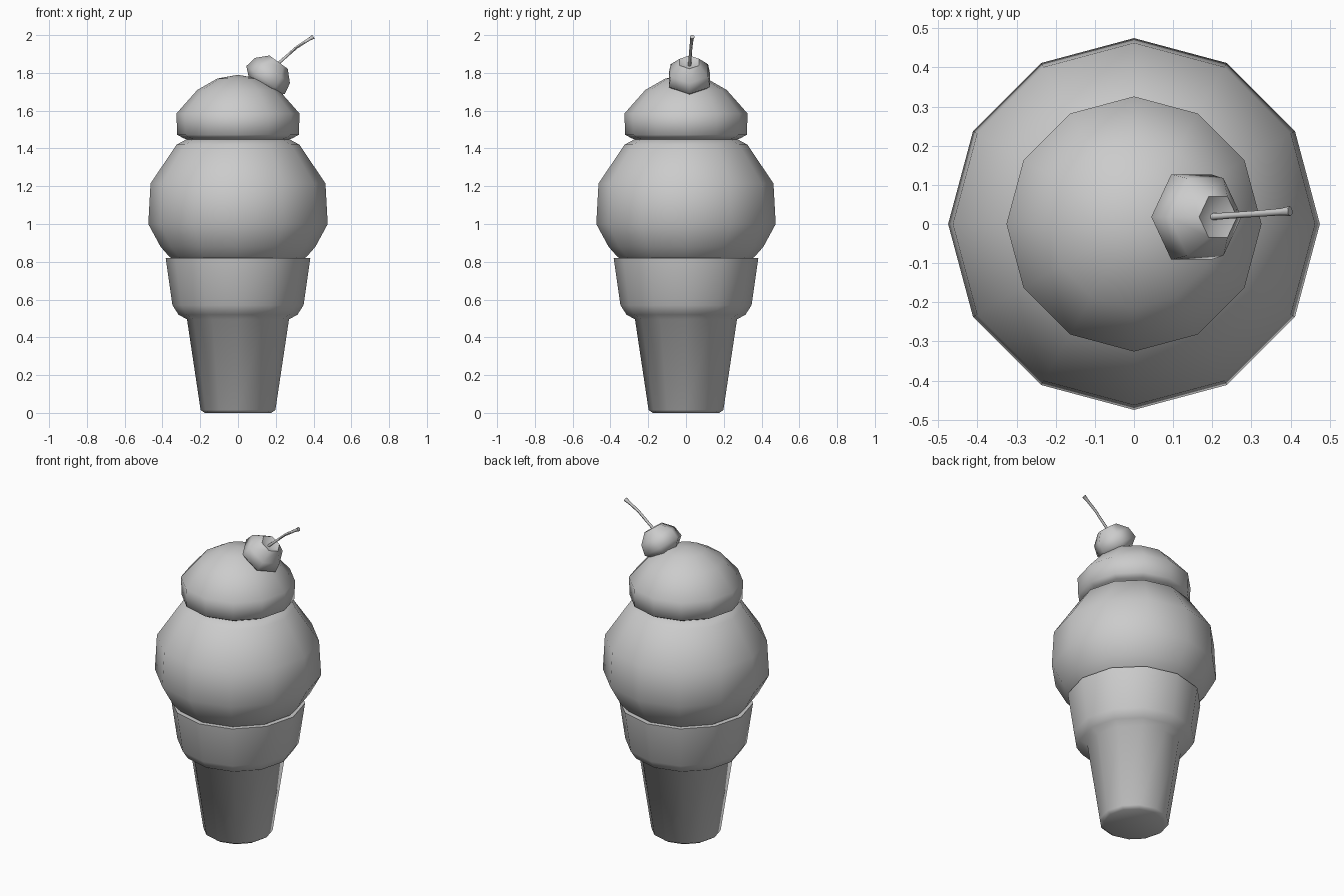
import bpy
from math import cos, sin, tau, radians

if "Cube" in bpy.data.objects:
    bpy.data.objects.remove(bpy.data.objects["Cube"])


def smooth(obj, angle):
    bpy.ops.object.select_all(action='DESELECT')
    obj.select_set(True)
    bpy.context.view_layer.objects.active = obj
    bpy.ops.object.shade_smooth_by_angle(angle=radians(angle))


def lathe(name, profile, sides, angle=60, start=0.0):
    """Spin (radius, z) points around z; zero radius makes a pole."""
    verts, rings, faces = [], [], []
    for r, z in profile:
        n = 1 if r == 0 else sides
        first = len(verts)
        for i in range(n):
            a = start + tau * i / sides
            verts.append((r * cos(a), r * sin(a), z))
        rings.append([first + i % n for i in range(sides)])
    for low, high in zip(rings, rings[1:]):
        for i in range(sides):
            j = (i + 1) % sides
            loop = [low[i], low[j], high[j], high[i]]
            faces.append(list(dict.fromkeys(loop)))
    mesh = bpy.data.meshes.new(name)
    mesh.from_pydata(verts, [], faces)
    obj = bpy.data.objects.new(name, mesh)
    bpy.context.collection.objects.link(obj)
    smooth(obj, angle)
    return obj


# Wafer cone with its wide collar
lathe("cone", [(0, 0), (0.175, 0), (0.198, 0.015), (0.27, 0.495), (0.315, 0.52),
               (0.347, 0.57), (0.383, 0.82), (0.34, 0.82), (0, 0.80)], 12)

# Two stacked scoops
lathe("lower_scoop", [(0, 0.79), (0.34, 0.81), (0.365, 0.828), (0.41, 0.88),
                      (0.475, 1.0), (0.463, 1.215), (0.325, 1.42),
                      (0.27, 1.45), (0, 1.47)], 12, 75)
lathe("upper_scoop", [(0, 1.42), (0.25, 1.44), (0.29, 1.455), (0.322, 1.472),
                      (0.326, 1.585), (0.215, 1.71), (0.11, 1.77), (0, 1.79)], 12, 75)

# Cherry leaning to the side, dimpled at the stem
cherry = lathe("cherry", [(0, -0.085), (0.075, -0.078), (0.126, -0.032), (0.114, 0.03),
                          (0.06, 0.085), (0, 0.06)], 6, 75)
cherry.location = (0.165, 0.018, 1.788)
cherry.rotation_euler = (0, radians(36), 0)

# Curved stem with a thicker tip
curve = bpy.data.curves.new("cherry_stem", 'CURVE')
curve.dimensions = '3D'
curve.bevel_depth = 0.01
curve.bevel_resolution = 1
curve.use_fill_caps = True
path = [(0.19, 0.018, 1.83, 0.9), (0.25, 0.022, 1.882, 0.8), (0.31, 0.026, 1.935, 0.8),
        (0.375, 0.031, 1.977, 0.9), (0.399, 0.033, 1.991, 1.3)]
spline = curve.splines.new('POLY')
spline.points.add(len(path) - 1)
for point, (x, y, z, r) in zip(spline.points, path):
    point.co = (x, y, z, 1)
    point.radius = r
stem = bpy.data.objects.new("cherry_stem", curve)
bpy.context.collection.objects.link(stem)
bpy.ops.object.select_all(action='DESELECT')
stem.select_set(True)
bpy.context.view_layer.objects.active = stem
bpy.ops.object.convert(target='MESH')
smooth(bpy.context.object, 60)
